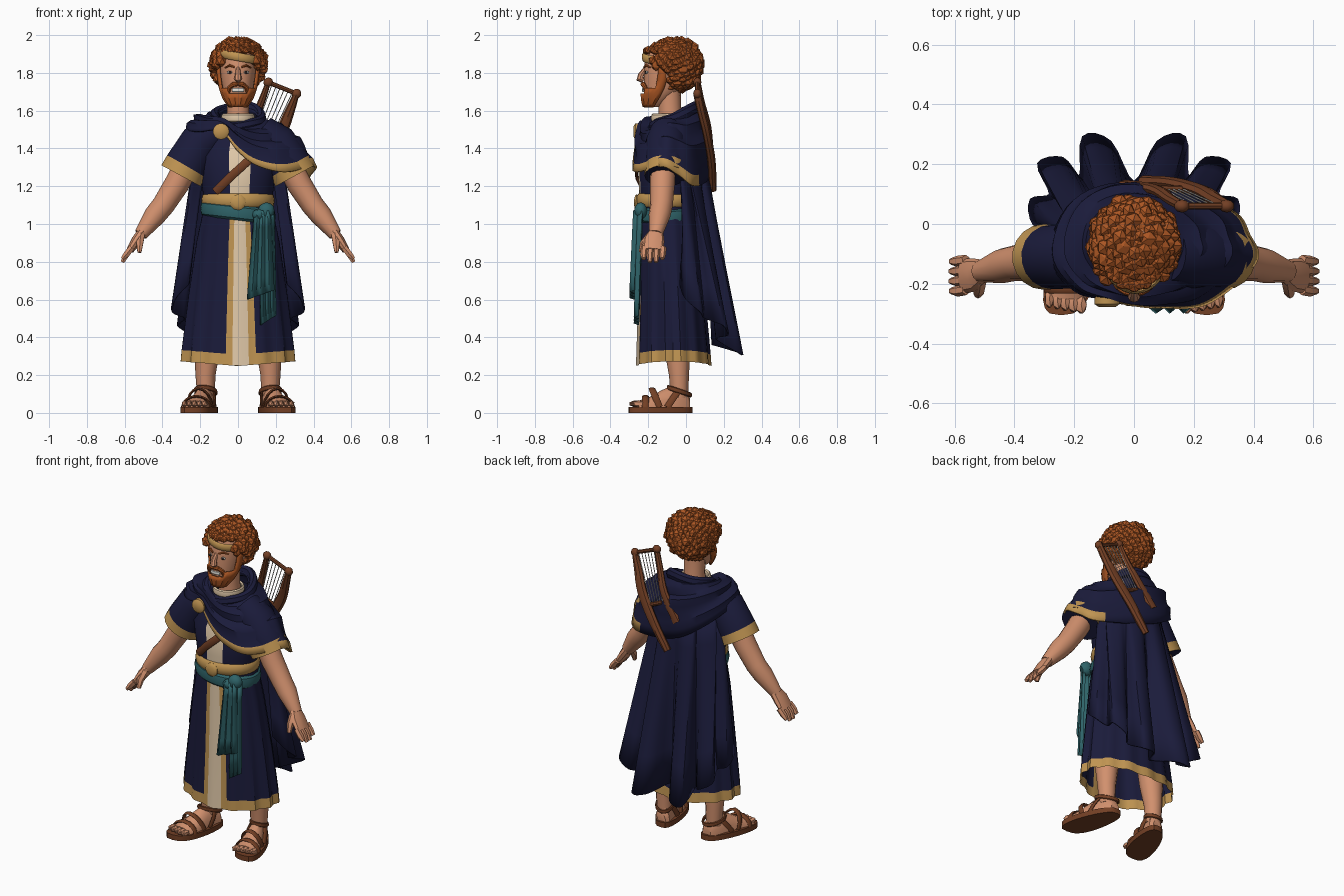
import bpy, bmesh, math, random
from math import sin, cos, pi
from mathutils import Vector as V, Matrix

if "Cube" in bpy.data.objects:
    bpy.data.objects.remove(bpy.data.objects["Cube"])
random.seed(4)
smooth_parts = []


def paint(name, r, g, b):
    m = bpy.data.materials.new(name)
    m.use_nodes = True
    m.diffuse_color = (r, g, b, 1)
    bsdf = next(n for n in m.node_tree.nodes if n.type == "BSDF_PRINCIPLED")
    bsdf.inputs["Base Color"].default_value = (r, g, b, 1)
    return m


NAVY = paint("navy cloth", .0105, .011, .043)
GOLD = paint("gold trim", .53, .30, .085)
SKIN = paint("skin", .64, .28, .155)
HAIR = paint("ginger hair", .40, .092, .017)
BROWN = paint("brown leather", .17, .05, .018)
TEAL = paint("teal sash", .028, .125, .14)
CREAM = paint("cream linen", .76, .59, .40)
WHITE = paint("white", .8, .78, .72)
DARK = paint("dark eye", .02, .012, .01)


def finish(name, bm, mats, smooth=True, solid=0):
    bmesh.ops.remove_doubles(bm, verts=bm.verts, dist=1e-5)
    bmesh.ops.recalc_face_normals(bm, faces=bm.faces)
    me = bpy.data.meshes.new(name)
    bm.to_mesh(me)
    bm.free()
    for m in mats:
        me.materials.append(m)
    ob = bpy.data.objects.new(name, me)
    bpy.context.collection.objects.link(ob)
    if solid:
        mod = ob.modifiers.new("thickness", "SOLIDIFY")
        mod.thickness, mod.offset = solid, 0
    if smooth:
        smooth_parts.append(ob)
    return ob


def surface(name, rows, mats, rule=None, closed=True, caps=False, solid=0):
    """Skin a grid of points; rule gives a material per cell, or None for a gap."""
    bm = bmesh.new()
    grid = [[bm.verts.new(p) for p in row] for row in rows]
    n = len(rows[0])
    for i in range(len(rows) - 1):
        for j in range(n if closed else n - 1):
            k = (j + 1) % n
            idx = rule(i, j) if rule else 0
            if idx is not None:
                f = bm.faces.new((grid[i][j], grid[i][k], grid[i + 1][k], grid[i + 1][j]))
                f.material_index = idx
    if caps:
        for row in (grid[0], grid[-1]):
            bm.faces.new(row)
    return finish(name, bm, mats, solid=solid)


def tube(name, pts, radii, mats, axis=(0, 1, 0), n=8, loop=False, rule=None):
    """Sweep an ellipse; each radius is a number or (along axis, across)."""
    pts = [V(p) for p in pts]
    if not isinstance(radii, list):
        radii = [radii] * len(pts)
    rows, last = [], len(pts) - 1
    for i, p in enumerate(pts):
        a = pts[i - 1] if (loop or i) else p
        b = pts[(i + 1) % len(pts)] if (loop or i < last) else p
        t = (b - a).normalized()
        d = V(axis)
        d = (d - t * d.dot(t)).normalized()
        e = t.cross(d)
        ra, rb = radii[i] if isinstance(radii[i], tuple) else (radii[i], radii[i])
        rows.append([p + d * ra * cos(2 * pi * k / n) + e * rb * sin(2 * pi * k / n) for k in range(n)])
    if loop:
        rows.append(rows[0])
    return surface(name, rows, mats, rule, caps=not loop)


def blobs(name, items, mat, sub=2, smooth=True):
    bm = bmesh.new()
    for loc, size in items:
        m = Matrix.Translation(loc) @ Matrix.Diagonal((*size, 1))
        bmesh.ops.create_icosphere(bm, subdivisions=sub, radius=1, matrix=m)
    return finish(name, bm, [mat], smooth)


def spline(pts, steps, loop=False):
    pts, out, n = [V(p) for p in pts], [], len(pts)
    for i in range(n if loop else n - 1):
        q = [pts[(i + k) % n] if loop else pts[min(max(i + k, 0), n - 1)] for k in (-1, 0, 1, 2)]
        for s in range(steps):
            t = s / steps
            out.append(.5 * (2 * q[1] + (q[2] - q[0]) * t + (2 * q[0] - 5 * q[1] + 4 * q[2] - q[3]) * t * t
                             + (3 * q[1] - q[0] - 3 * q[2] + q[3]) * t ** 3))
    return out if loop else out + [pts[-1]]


def oval(cy, z, rx, ry, angles, pleat=0):
    return [V((rx * (1 + pleat * cos(14 * a)) * sin(a), cy - ry * (1 + pleat * cos(14 * a)) * cos(a),
               z + .7 * pleat * abs(sin(a)))) for a in angles]


def around(n):
    return [2 * pi * k / n for k in range(n)]


# Robe and tunic share angles that line up with the front panel
angles = [-.23, -.1, .05, .2, .33] + [.33 + (2 * pi - .56) * k / 56 for k in range(1, 56)]
skirt = [(-.065, .248, .3, .195, .035), (-.066, .308, .295, .192, .035), (-.075, .6, .26, .175, .03),
         (-.09, .9, .22, .158, .015), (-.1, 1.12, .175, .145, 0)]
surface("robe_skirt", [oval(*s[:4], angles, s[4]) for s in skirt], [NAVY, GOLD, CREAM],
        lambda i, j: 2 if j in (1, 2) else 1 if j in (0, 3) or i == 0 else 0)
chest = [(-.1, 1.05, .172, .142), (-.1, 1.2, .19, .15), (-.1, 1.36, .215, .152),
         (-.09, 1.48, .16, .1), (-.088, 1.565, .08, .078)]
surface("tunic", [oval(*s, angles) for s in chest], [NAVY, CREAM],
        lambda i, j: 1 if j < 4 or i == 3 and angles[j] < .7 else 0)

# Waist: belt, buckle, sash with knot and pleated tails
ring = around(32)
tube("belt", oval(-.1, 1.125, .18, .15, ring), (.036, .014), [GOLD], (0, 0, 1), loop=True)
tube("sash", [p + V((0, 0, -.12 * p.x)) for p in oval(-.1, 1.06, .182, .15, ring)],
     (.04, .018), [TEAL], (0, 0, 1), loop=True)
blobs("belt_buckle", [((0, -.262, 1.115), (.043, .014, .043))], GOLD)
blobs("sash_knot", [((.15, -.24, 1.07), (.045, .035, .045)), ((.11, -.25, 1.05), (.035, .03, .03))], TEAL)


def tail(name, top, bottom, z_end, y):
    rows = []
    for i in range(6):
        t = i / 5
        l, r = (top[k] + (bottom[k] - top[k]) * t for k in (0, 1))
        rows.append([(l + (r - l) * j / 6, y - .02 * t + .01 * (-1) ** j, 1.07 + (z_end - 1.07) * t + .05 * t * j / 6)
                     for j in range(7)])
    surface(name, rows, [TEAL], closed=False, solid=.01)


tail("sash_tail_short", (.09, .17), (.05, .19), .6, -.265)
tail("sash_tail_long", (.12, .19), (.12, .2), .465, -.242)

# Shoulder strap and mantle with its gold front edge
tube("strap", [(-.12, -.222, 1.17), (-.04, -.262, 1.25), (.06, -.262, 1.34), (.12, -.22, 1.395)],
     (.022, .007), [BROWN], (-.25, 0, .3))
hem = spline([(0, -.27, 1.385), (.1, -.277, 1.31), (.25, -.262, 1.275), (.405, -.13, 1.305), (.385, -.04, 1.26),
              (.31, .05, 1.2), (0, .125, 1.26), (-.2, .075, 1.38), (-.28, -.1, 1.48), (-.2, -.22, 1.49),
              (-.09, -.25, 1.49)], 6, True)
turn = [math.atan2(p.x, -(p.y + .08)) for p in hem]
rows = []
for t in (0, .1, .2, .3, .4, .5, .6, .7, .8, .9, 1):
    row = []
    for p, a in zip(hem, turn):
        neck = V((.1 * sin(a), -.07 - .1 * cos(a), 1.57 - .05 * cos(a)))
        b = sin(pi * t)
        fold = .011 * b * sin(20 * t + a)
        row.append(neck.lerp(p, t) + V((sin(a), -cos(a), 0)) * ((.032 - .012 * cos(a)) * b + fold)
                   + V((0, 0, (.045 - .01 * cos(a)) * b + fold)))
    rows.append(row)
surface("mantle", rows, [NAVY, GOLD], lambda i, j: 1 if i == 9 and -.5 < turn[j] < 2 else 0, solid=.012)
tube("mantle_collar", [V((.125 * sin(a), -.06 - .115 * cos(a), 1.562 - .053 * cos(a) + .006 * sin(3 * a))) for a in ring],
     (.034, .026), [NAVY], (0, 0, 1), loop=True)
tube("brooch", [(-.09, -.24, 1.49), (-.09, -.268, 1.49), (-.09, -.278, 1.49)], [.043, .043, .028], [GOLD], (0, 0, 1), 14)

# Cape: deep folds that open towards the bottom
half = [(.08, .275, .32), (.17, .29, .31), (.18, .16, .39), (.24, .22, .41), (.32, .2, .46),
        (.28, .1, .5), (.345, .08, .53), (.335, .0, .6), (.26, -.03, .68)]
edge = spline([(-x, y, z) for x, y, z in reversed(half)] + [(0, .14, .36)] + half, 4)
edge = [V((p.x, min(p.y, .3), p.z)) for p in edge]
surface("cape", [[V((.62 * p.x, .09 - 1.1 * p.x ** 2, 1.45)).lerp(p, t) for p in edge]
                 for t in (0, .2, .4, .6, .8, 1)], [NAVY], closed=False, solid=.01)

# Head, built from ovals that the face details follow
skull = [(1.62, .03, .035, -.175), (1.66, .06, .07, -.15), (1.71, .08, .1, -.122), (1.78, .092, .122, -.1),
         (1.85, .098, .13, -.09), (1.92, .09, .12, -.08), (1.97, .05, .06, -.07)]


def face(a, z, off=0):
    for p, q in zip(skull, skull[1:]):
        if z <= q[0] or q is skull[-1]:
            t = max(0, (z - p[0]) / (q[0] - p[0]))
            rx, ry, cy = (p[k] + (q[k] - p[k]) * t for k in (1, 2, 3))
            return V(((rx + off) * sin(a), cy - (ry + off) * cos(a), z))


surface("head", [[face(a, s[0]) for a in around(24)] for s in skull], [SKIN], caps=True)
tube("neck", [(0, -.08, 1.5), (0, -.085, 1.6), (0, -.09, 1.72)], [.07, .06, .062], [SKIN], n=14)
tube("neckline", oval(-.092, 1.562, .08, .084, ring), (.022, .01), [CREAM], (0, 0, 1), loop=True)
tube("nose", [(0, -.212, 1.825), (0, -.238, 1.79), (0, -.243, 1.768), (0, -.225, 1.757)], [.011, .016, .021, .012], [SKIN], (1, 0, 0))
jaw = [1.62, 1.64, 1.665, 1.69, 1.72, 1.76, 1.8, 1.84]
sweep = [-1.6 + .2 * k for k in range(17)]
surface("beard", [[face(a, z, .011 + .004 * (k % 2)) for k, a in enumerate(sweep)] for z in jaw], [HAIR],
        lambda i, j: 0 if i < 3 or abs(sweep[j] + .1) > (.65 if i == 3 else 1.25) else None, closed=False, solid=.012)
tube("teeth", [face(a, 1.709, .006) for a in (-.35, -.17, 0, .17, .35)], (.011, .006), [WHITE], (0, 0, 1))
blobs("ears", [((s * .098, -.09, 1.79), (.018, .024, .035)) for s in (-1, 1)], SKIN)
blobs("eye_whites", [(face(s * .47, 1.803), (.017, .007, .008)) for s in (-1, 1)], WHITE)
blobs("pupils", [(face(s * .45, 1.803, .005), (.009, .005, .008)) for s in (-1, 1)], DARK)
for s, side in ((-1, "right"), (1, "left")):
    tube(side + "_moustache", [face(s * a, z, .009) for a, z in ((0, 1.74), (.25, 1.74), (.5, 1.725), (.72, 1.69))],
         [.01, .013, .012, .008], [HAIR], (0, 0, 1))
    tube(side + "_eyebrow", [face(s * a, z, .004) for a, z in ((.2, 1.83), (.45, 1.84), (.75, 1.828))],
         [.005, .007, .004], [HAIR], (0, 0, 1))
tube("headband", [face(.16 * k, 1.885 - .003 * k, .016) for k in range(-7, 7)], (.022, .008), [GOLD], (0, 0, 1))

# Curly hair: a cap covered with irregular faceted curls
blobs("hair_cap", [((0, -.045, 1.86), (.125, .128, .122))], HAIR)
curls, count = [], 260
for k in range(count):
    h = 1 - 2 * (k + .5) / count
    a, r, w = k * 2.39996, math.sqrt(1 - h * h), random.uniform(.95, 1.05)
    p = V((.132 * w * r * cos(a), -.068 + .142 * w * r * sin(a), 1.842 + .126 * w * h))
    if p.z > 1.69 and not (p.y < -.1 and p.z < (1.91 if abs(p.x) < .09 else 1.83)):
        curls.append((p, [random.uniform(.022, .035) for _ in range(3)]))
# Fringe that hangs over the top of the headband
curls += [(face(.2 * k, 1.918 + .006 * (k % 2), .008), (.025, .022, .02)) for k in range(-5, 6)]
blobs("curls", curls, HAIR, 1, smooth=False)

# Arms, hands, legs and sandals, mirrored
for s, side in ((-1, "right"), (1, "left")):
    def path(pts):
        return [(s * x, y, z) for x, y, z in pts]
    tube(side + "_sleeve", path([(.12, -.1, 1.49), (.2, -.105, 1.43), (.275, -.11, 1.305), (.302, -.11, 1.255)]),
         [.09, .11, (.108, .118), (.11, .12)], [NAVY, GOLD], n=18, rule=lambda i, j: int(i == 2))
    tube(side + "_arm", path([(.25, -.12, 1.35), (.325, -.125, 1.21), (.395, -.13, 1.1), (.44, -.14, 1.045), (.515, -.16, .945)]),
         [.068, .066, .06, .058, .036], [SKIN], n=12)
    tube(side + "_palm", path([(.5, -.155, .965), (.535, -.17, .915), (.572, -.175, .86)]),
         [(.036, .03), (.056, .029), (.058, .021)], [SKIN], n=10)
    for k in range(4):
        y = -.224 + .033 * k
        tip = .798 + (.018 if k in (0, 3) else 0)
        tube(side + "_finger", path([(.562, y + .004, .875), (.59, y, .84), (.612, y, tip)]),
             [.018, .019, .011], [SKIN], n=6)
    tube(side + "_thumb", path([(.515, -.185, .94), (.52, -.225, .895), (.522, -.238, .85)]), [.024, .02, .012], [SKIN], n=6)
    tube(side + "_leg", path([(.17, -.035, .08), (.172, -.037, .2), (.165, -.045, .33), (.15, -.06, .6)]),
         [.046, .053, .068, .08], [SKIN], n=12)

    def shoe(x, y, z):
        return V((s * (.167 + x - .27 * (y + .02)), y, z))
    outline = [(math.copysign(abs(sin(a)) ** .65, sin(a)), cos(a)) for a in around(24)]
    surface(side + "_sole", [[shoe((.082 - .014 * c) * w, -.135 + .17 * c, z) for w, c in outline] for z in (0, .032)],
            [BROWN], caps=True)
    foot = [(.02, .03, .08), (0, .048, .12), (-.07, .053, .145), (-.13, .06, .12), (-.2, .072, .08), (-.25, .07, .065)]
    surface(side + "_foot", [[shoe(w * cos(pi * k / 8), y, .03 + (top - .03) * sin(pi * k / 8)) for k in range(9)]
                             for y, w, top in foot], [SKIN], caps=True)
    blobs(side + "_toes", [(shoe(.054 - .028 * k, -.25 - .005 * k, .048), (.017 + .001 * k, .034, .019)) for k in range(5)], SKIN, 1)
    for y, w, top, lean in ((-.215, .075, .078, 0), (-.14, .066, .118, -.04), (-.1, .063, .138, .08)):
        tube(side + "_strap", [shoe(w * cos(pi * k / 8), y + lean * sin(pi * k / 8), .03 + (top - .02) * sin(pi * k / 8))
                               for k in range(9)], (.018, .007), [BROWN])
    tube(side + "_ankle_strap", [shoe(.054 * sin(a), -.035 + .06 * cos(a), .115 - .02 * cos(a)) for a in around(16)],
         (.013, .007), [BROWN], (0, 0, 1), loop=True)

# Lyre slung on the back, its arms widening downwards
tops = [V((.16, .06, 1.75)), V((.31, .06, 1.69))]
tube("lyre_inner_arm", spline([tops[0], (.125, .08, 1.65), (.07, .115, 1.52), (-.03, .13, 1.37)], 4),
     [(.018, .013 + .0015 * k) for k in range(13)], [BROWN])
tube("lyre_outer_arm", spline([tops[1], (.275, .08, 1.6), (.225, .11, 1.48), (.13, .135, 1.33), (.03, .14, 1.18)], 4),
     [(.022, .014 + .018 * sin(pi * k / 18)) for k in range(17)], [BROWN])
tube("lyre_crossbar", tops, .012, [BROWN])
tube("lyre_bridge", [(.08, .118, 1.46), (.17, .115, 1.42)], .013, [BROWN])
blobs("lyre_knobs", [(p, (.026, .022, .026)) for p in tops], BROWN)
for k in range(6):
    p = tops[0].lerp(tops[1], (k + 1) / 7)
    tube("lyre_string", [p, V((.08 + .016 * k, .118, 1.46 - .007 * k))], .0025, [WHITE], n=5)

# Soft shading that keeps hard edges
for ob in bpy.context.selected_objects:
    ob.select_set(False)
for ob in smooth_parts:
    ob.select_set(True)
bpy.context.view_layer.objects.active = smooth_parts[0]
bpy.ops.object.shade_smooth_by_angle(angle=math.radians(35))
